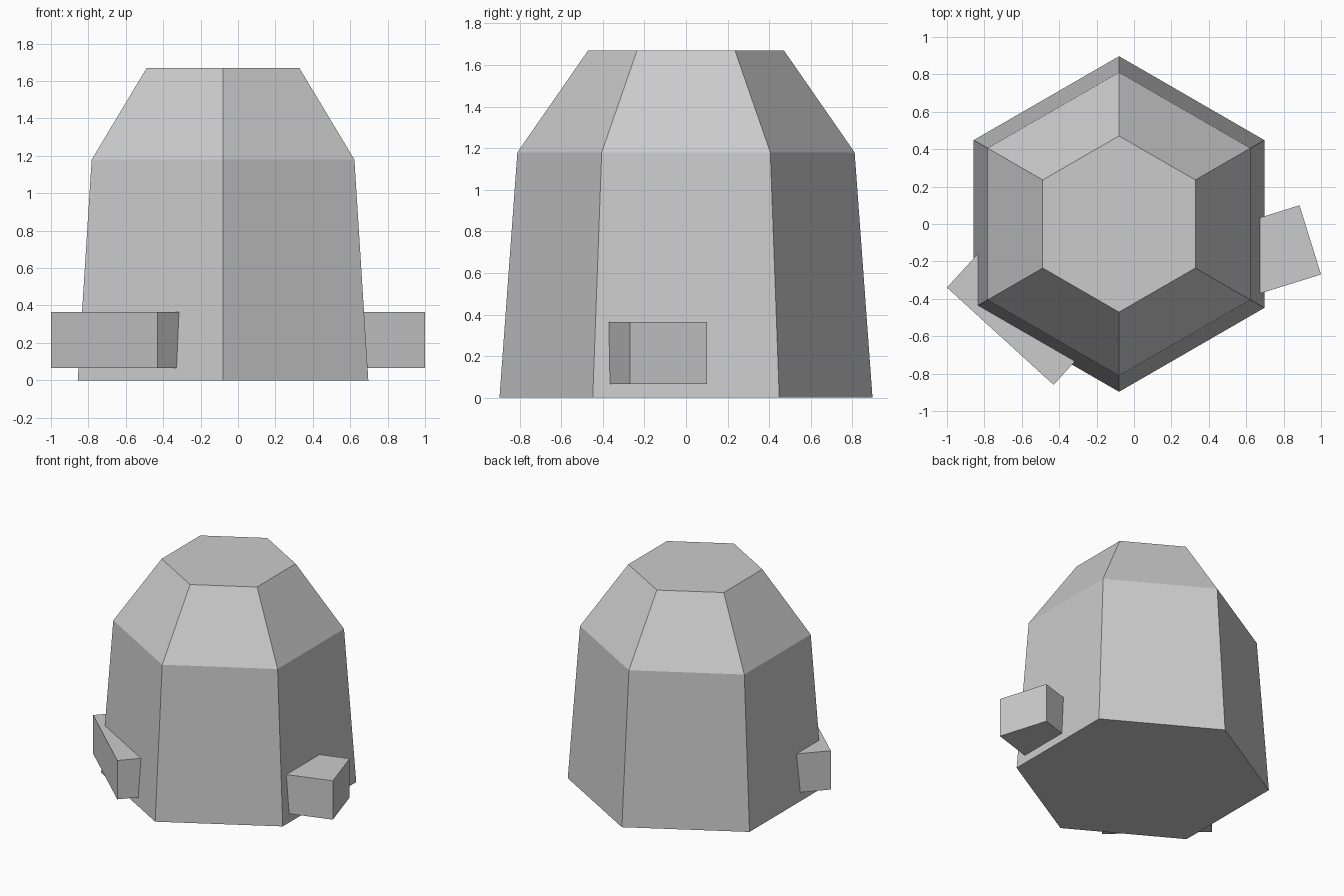
import bpy, bmesh
from math import cos, sin, pi
from mathutils import Vector

cube = bpy.data.objects.get("Cube")
if cube:
    bpy.data.objects.remove(cube, do_unlink=True)

# One flat grey for everything
grey = bpy.data.materials.new("light grey")
grey.use_nodes = True
colour = (0.6, 0.6, 0.6, 1)
grey.diffuse_color = colour
grey.node_tree.nodes["Principled BSDF"].inputs["Base Color"].default_value = colour


def stack(name, rings):
    """Closed flat-sided solid through a list of horizontal rings."""
    bm = bmesh.new()
    loops = [[bm.verts.new(p) for p in ring] for ring in rings]
    n = len(loops[0])
    for low, high in zip(loops, loops[1:]):
        for i in range(n):
            j = (i + 1) % n
            bm.faces.new((low[i], low[j], high[j], high[i]))
    bm.faces.new(loops[0][::-1])
    bm.faces.new(loops[-1])
    bmesh.ops.recalc_face_normals(bm, faces=bm.faces)
    mesh = bpy.data.meshes.new(name)
    bm.to_mesh(mesh)
    bm.free()
    mesh.materials.append(grey)
    obj = bpy.data.objects.new(name, mesh)
    bpy.context.collection.objects.link(obj)
    return obj


def hexagon(radius, z, cx=-0.08):
    return [(cx + radius * cos(pi / 6 + i * pi / 3),
             radius * sin(pi / 6 + i * pi / 3), z) for i in range(6)]


def block(name, a, b, depth):
    """Upright block: outer edge from a to b, reaching inward by depth."""
    a, b = Vector(a), Vector(b)
    along = (b - a).normalized()
    inward = Vector((-along.y, along.x)) * depth
    corners = (a, b, b + inward, a + inward)
    return stack(name, [[(p.x, p.y, z) for p in corners] for z in (0.065, 0.365)])


# Tapered six-sided body with a steeper roof
stack("body", [hexagon(r, z) for r, z in ((0.897, 0), (0.811, 1.18), (0.471, 1.67))])

# Blocks set into the lower wall
block("left_block", (1.0, -0.27), (0.885, 0.10), 0.39)
block("right_block", (-1.0, -0.34), (-0.43, -0.86), 0.39)
